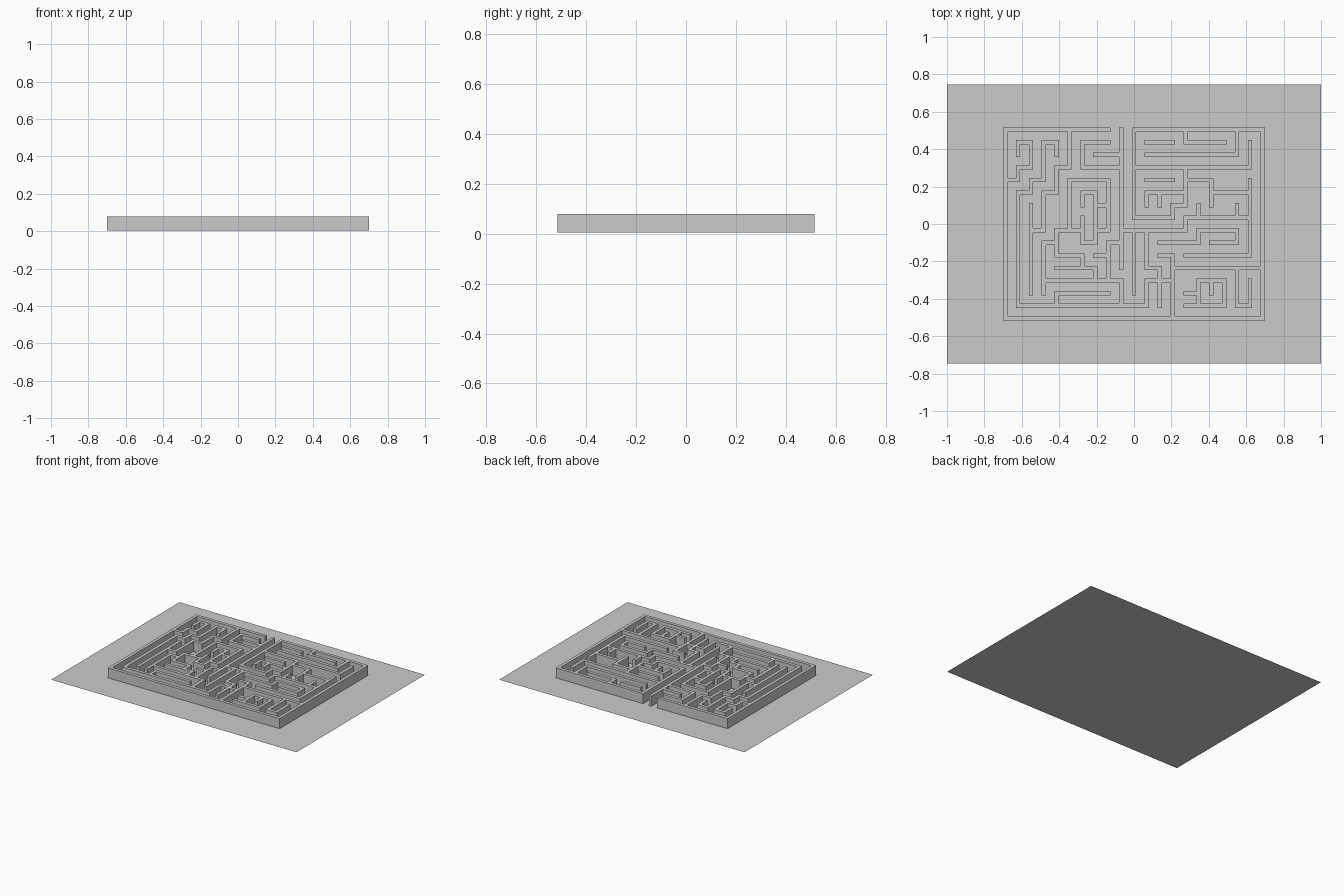
import bpy, bmesh

if "Cube" in bpy.data.objects:
    bpy.data.objects.remove(bpy.data.objects["Cube"])

COLS, ROWS = 20, 15
HALF_X, HALF_Y = 0.689, 0.504      # centre lines of the outer walls
HALF_T = 0.0115                    # half wall thickness
Z0, Z1 = 0.005, 0.079

# Each wall is a turtle path on the maze grid: start column,row then moves.
outer = ["8,0 L8 D15 R20 U15 L10"]
upper_left = [
    "0,4 R1 U1 R1 U2 L1 D1",
    "4,2 U1 L1 D3 L1 D1 L1 D9 R10 U2",
    "5,0 D3 L1 D2 L1 D3 L1",
    "2,6 D7",
    "8,1 L2 D2 R3",
    "9,2 L2",
    "9,0 D8",
]
lower_left = [
    "3,13 U4 R1 U1 R1 U4 R3 D3",
    "4,9 D1 R2 D1 R1 D1 L4",
    "4,11 R2",
    "4,14 U1 R4",
    "6,8 U1",
    "5,8 R1 D1 R1",
    "6,6 U1 R1 D4",
    "7,6 R1 D2 L1",
    "7,10 R1 U1",
    "7,12 R1 U1",
    "9,8 D1 L1 D3 R1 D2",
    "9,9 D2",
]
upper_right = [
    "10,0 D7 R3 U1 R1 U1",
    "14,0 D1 R3",
    "13,1 L2",
    "18,0 D2 L7",
    "10,3 R9 U2",
    "13,4 L2",
    "14,3 D2 L3 D1",
    "12,5 D1",
    "14,4 R2 D1 R3 U1",
    "19,4 D3 L4 U1",
    "16,5 D1",
    "18,6 D1",
]
lower_right = [
    "9,8 R5 U1 R2",
    "10,8 D5",
    "11,8 D3 R1 D1 L1",
    "12,9 R3 U1 R1",
    "16,9 R2 U1 L2",
    "19,7 D3 L5",
    "20,11 L7 U1 L1",
    "13,11 D4",
    "12,14 U2 R1",
    "14,13 R1 U1 R2 D2 L3",
    "16,13 U1",
    "15,13 D1",
    "18,11 D3 R1 U2",
]
STEP = {"L": (-1, 0), "R": (1, 0), "U": (0, -1), "D": (0, 1)}


def trace(path, filled):
    """Mark every lattice cell crossed by a turtle path (even = post, odd = span)."""
    start, *moves = path.split()
    c, r = (2 * int(n) for n in start.split(","))
    filled.add((c, r))
    for m in moves:
        dx, dy = STEP[m[0]]
        for _ in range(2 * int(m[1:])):
            c, r = c + dx, r + dy
            filled.add((c, r))


def edges(count, half):
    """Lattice lines: a thin strip for each wall and a wide one for each corridor."""
    out = []
    for i in range(count + 1):
        p = -half + 2 * half * i / count
        out += [p - HALF_T, p + HALF_T]
    return out


def finish(bm, name):
    mesh = bpy.data.meshes.new(name)
    bm.to_mesh(mesh)
    bm.free()
    ob = bpy.data.objects.new(name, mesh)
    bpy.context.collection.objects.link(ob)
    return ob


# Base sheet
bm = bmesh.new()
bm.faces.new([bm.verts.new(p) for p in
              ((-1, -0.747, 0), (1, -0.747, 0), (1, 0.747, 0), (-1, 0.747, 0))])
finish(bm, "base_sheet")

# Maze walls as one joined solid
cells = set()
for group in (outer, upper_left, lower_left, upper_right, lower_right):
    for path in group:
        trace(path, cells)

xs = edges(COLS, HALF_X)
ys = [-y for y in edges(ROWS, HALF_Y)]
bm = bmesh.new()
cache = {}


def vert(i, j, z):
    if (i, j, z) not in cache:
        cache[i, j, z] = bm.verts.new((xs[i], ys[j], z))
    return cache[i, j, z]


for c, r in sorted(cells):
    ring = [(c, r + 1), (c + 1, r + 1), (c + 1, r), (c, r)]
    bm.faces.new([vert(i, j, Z1) for i, j in ring])
    bm.faces.new([vert(i, j, Z0) for i, j in reversed(ring)])
    for k, (dx, dy) in enumerate(((0, 1), (1, 0), (0, -1), (-1, 0))):
        if (c + dx, r + dy) not in cells:
            a, b = ring[k], ring[(k + 1) % 4]
            bm.faces.new([vert(*a, Z0), vert(*b, Z0), vert(*b, Z1), vert(*a, Z1)])
bm.normal_update()
finish(bm, "maze_walls")
